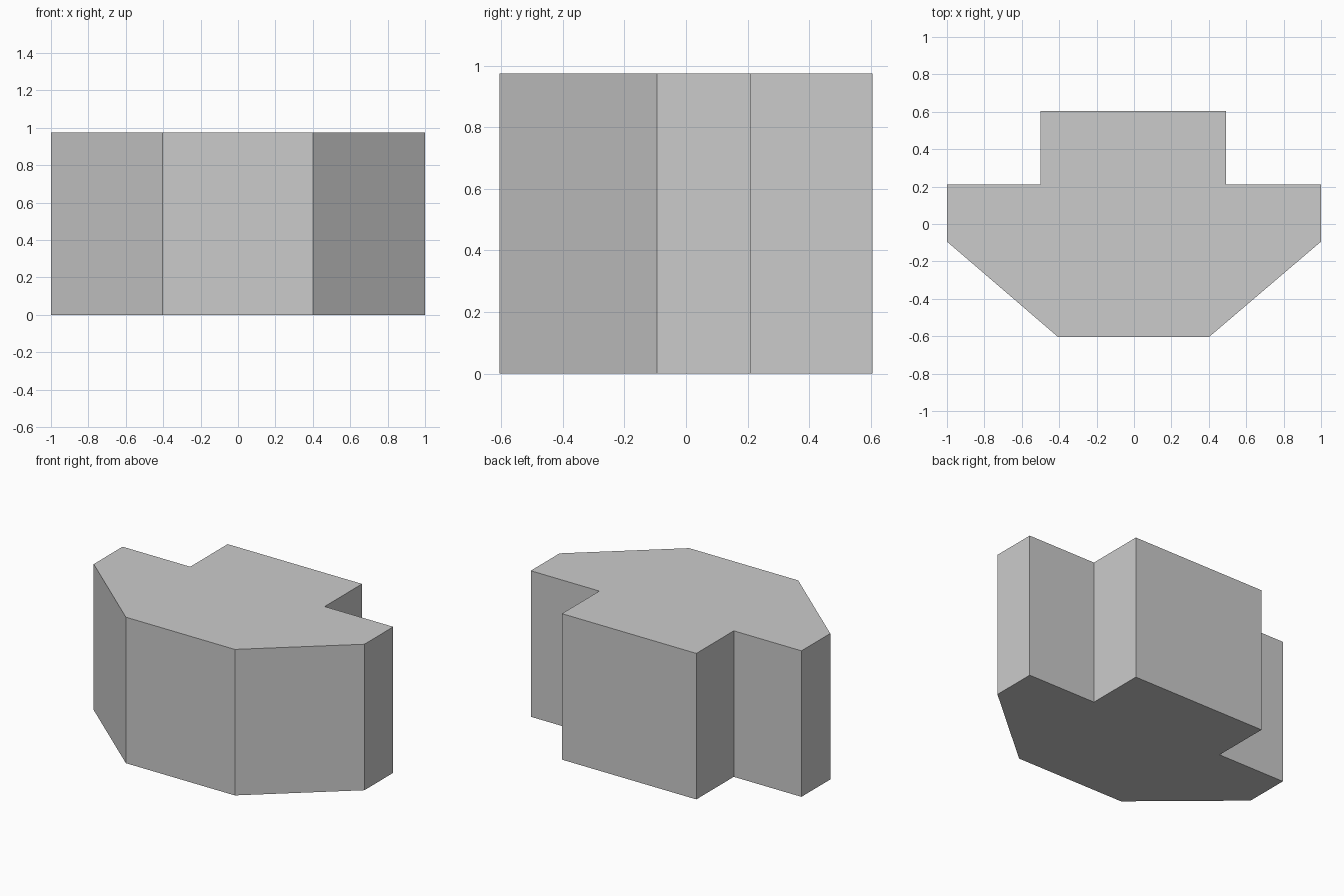
import bpy
import bmesh

HEIGHT = 0.975

cube = bpy.data.objects.get("Cube")
if cube:
    bpy.data.objects.remove(cube, do_unlink=True)

# Plain grey material
grey = bpy.data.materials.new("plain_grey")
grey.use_nodes = True
colour = (0.6, 0.6, 0.6, 1.0)
grey.diffuse_color = colour
grey.node_tree.nodes["Principled BSDF"].inputs["Base Color"].default_value = colour


def extrude_outline(name, outline, height, material):
    """Solid prism from a counter-clockwise floor outline."""
    bm = bmesh.new()
    base = bm.faces.new([bm.verts.new((x, y, 0)) for x, y in outline])
    top = bmesh.ops.extrude_face_region(bm, geom=[base], use_keep_orig=True)["geom"]
    verts = [g for g in top if isinstance(g, bmesh.types.BMVert)]
    bmesh.ops.translate(bm, vec=(0, 0, height), verts=verts)
    bmesh.ops.recalc_face_normals(bm, faces=bm.faces)
    mesh = bpy.data.meshes.new(name)
    bm.to_mesh(mesh)
    bm.free()
    mesh.materials.append(material)
    obj = bpy.data.objects.new(name, mesh)
    bpy.context.collection.objects.link(obj)
    return obj


# Bay-shaped block: chamfered front, straight sides, narrower rear step
outline = [
    (-0.405, -0.605), (0.4, -0.605),
    (1.0, -0.094), (1.0, 0.21),
    (0.493, 0.21), (0.493, 0.605),
    (-0.5, 0.605), (-0.5, 0.21),
    (-1.0, 0.21), (-1.0, -0.094),
]
extrude_outline("bay_block", outline, HEIGHT, grey)
